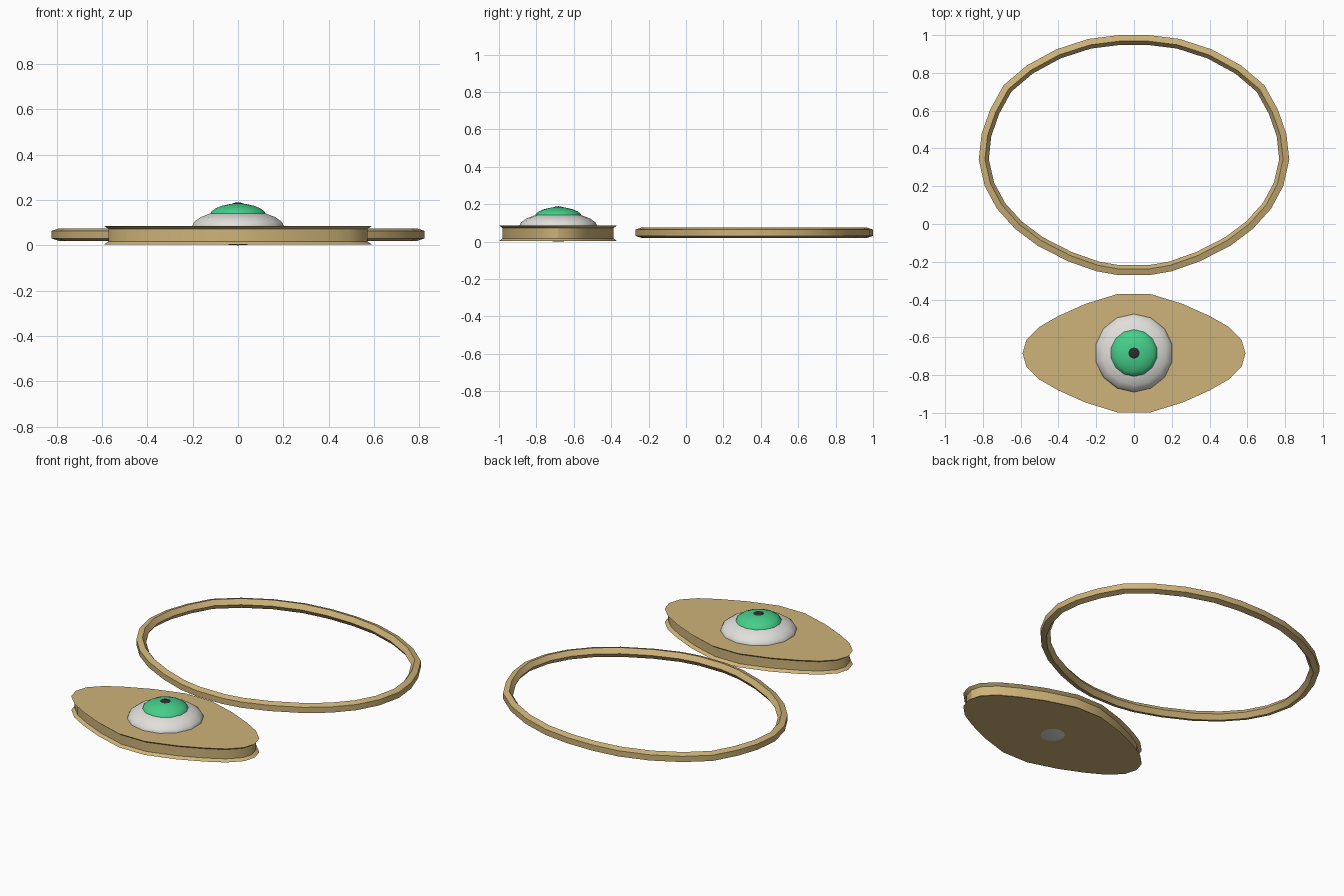
import bpy, bmesh, math
from mathutils import Vector

if "Cube" in bpy.data.objects:
    bpy.data.objects.remove(bpy.data.objects["Cube"])


def material(name, rgb):
    m = bpy.data.materials.new(name)
    m.diffuse_color = (*rgb, 1)
    m.use_nodes = True
    m.node_tree.nodes["Principled BSDF"].inputs["Base Color"].default_value = m.diffuse_color
    return m


gold = material("gold", (0.62, 0.45, 0.19))
white = material("white", (0.75, 0.74, 0.71))
green = material("green", (0.06, 0.62, 0.25))
black = material("black", (0.025, 0.025, 0.03))


def smooth(obj, angle):
    bpy.ops.object.select_all(action='DESELECT')
    obj.select_set(True)
    bpy.context.view_layer.objects.active = obj
    bpy.ops.object.shade_smooth_by_angle(angle=math.radians(angle))


def inset(points, d):
    """Mitred inward offset of a counter-clockwise outline."""
    out = []
    n = len(points)
    for i, p in enumerate(points):
        e1 = (p - points[i - 1]).normalized()
        e2 = (points[(i + 1) % n] - p).normalized()
        n1, n2 = Vector((-e1.y, e1.x)), Vector((-e2.y, e2.x))
        out.append(p + (n1 + n2) * d / (1 + n1.dot(n2)))
    return out


def sweep(name, outline, section, closed, mat):
    """Loft inset copies of an outline; section holds (inset, z) pairs."""
    bm = bmesh.new()
    loops = [[bm.verts.new((p.x, p.y, z)) for p in inset(outline, d)] for d, z in section]
    n = len(outline)
    pairs = list(zip(loops, loops[1:]))
    if closed:
        pairs.append((loops[-1], loops[0]))
    else:
        bm.faces.new(loops[0][::-1])
        bm.faces.new(loops[-1])
    for a, b in pairs:
        for i in range(n):
            j = (i + 1) % n
            bm.faces.new((a[i], a[j], b[j], b[i]))
    bmesh.ops.recalc_face_normals(bm, faces=bm.faces)
    me = bpy.data.meshes.new(name)
    bm.to_mesh(me)
    bm.free()
    me.materials.append(mat)
    obj = bpy.data.objects.new(name, me)
    bpy.context.collection.objects.link(obj)
    smooth(obj, 30)


def ellipsoid(name, z, radius, height, mat):
    bpy.ops.mesh.primitive_uv_sphere_add(segments=14, ring_count=10, radius=1,
                                         location=(0, -0.683, z))
    obj = bpy.context.object
    obj.name = name
    obj.scale = (radius, radius, height)
    obj.data.materials.append(mat)
    bpy.ops.object.transform_apply(location=False, rotation=False, scale=True)
    smooth(obj, 60)


# Ring: right half of the outline, bottom to top, mirrored; pentagon section
half = [(0.085, -0.27), (0.2, -0.25), (0.35, -0.197), (0.51, -0.115), (0.63, -0.025),
        (0.725, 0.08), (0.79, 0.2), (0.822, 0.34), (0.807, 0.476), (0.762, 0.605),
        (0.69, 0.735), (0.566, 0.84), (0.41, 0.925), (0.24, 0.98), (0.08, 1.0)]
ring = [Vector(p) for p in half] + [Vector((-x, y)) for x, y in reversed(half)]
R = 0.029
pentagon = []
for k in range(5):
    a = math.radians(36 + 72 * k)
    pentagon.append((0.809 * R - R * math.cos(a), 0.047 + R * math.sin(a)))
sweep("ring_band", ring, pentagon, True, gold)

# Almond plate: one quarter mirrored twice, with flared top and bottom rims
quarter = [(0.59, 0), (0.57, 0.07), (0.5, 0.14), (0.4, 0.197), (0.26, 0.26), (0.085, 0.314)]
upper = quarter + [(-x, y) for x, y in reversed(quarter)]
lower = [(-x, -y) for x, y in upper[1:-1]]
plate = [Vector((x, y - 0.684)) for x, y in upper + lower]
sweep("almond_plate", plate,
      [(0, 0.004), (0.018, 0.017), (0.018, 0.072), (0, 0.085)], False, gold)

# Eye domes
ellipsoid("eyeball", 0.078, 0.21, 0.078, white)
ellipsoid("iris", 0.13, 0.128, 0.054, green)
ellipsoid("pupil", 0.16, 0.046, 0.029, black)
